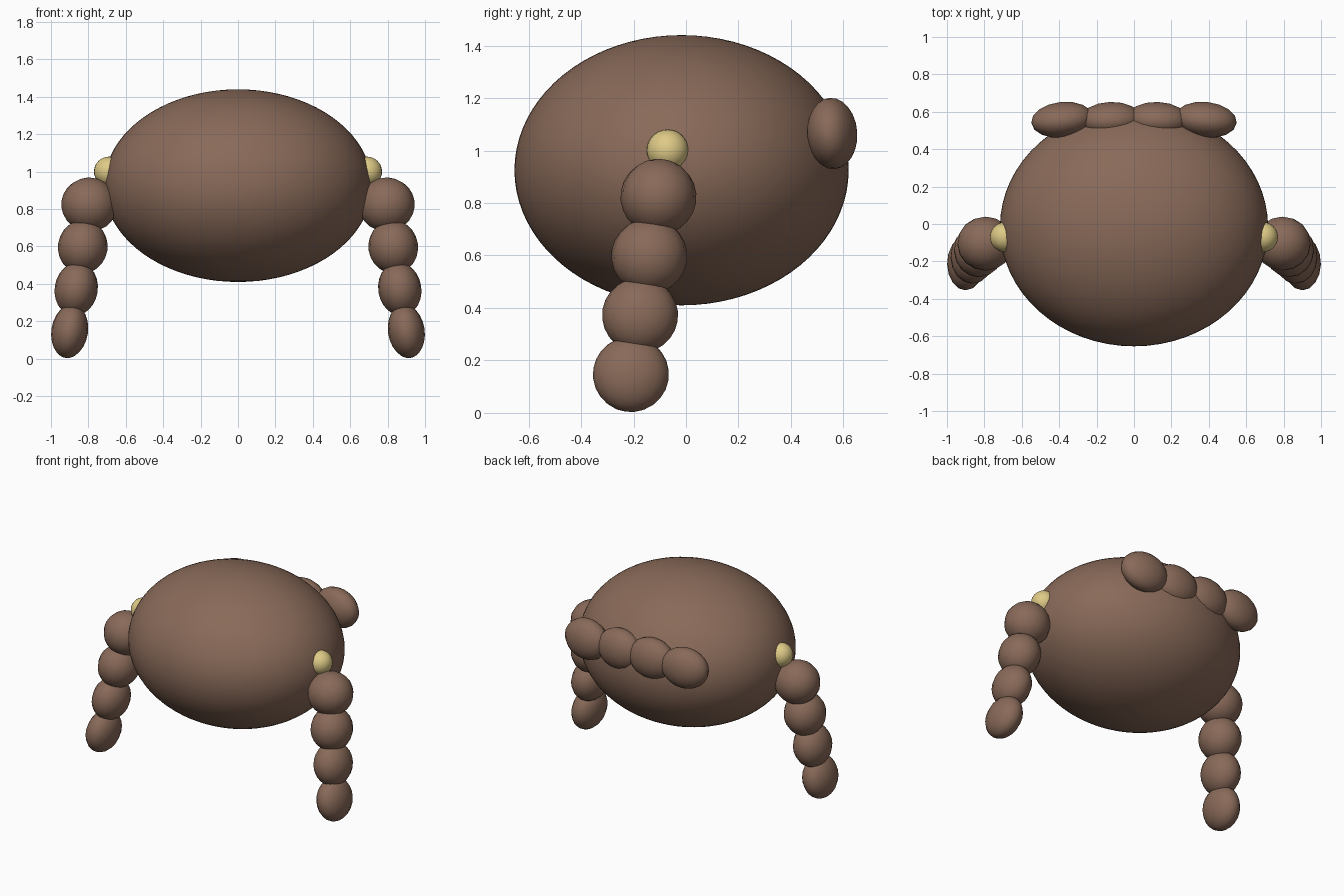
import bpy
from math import radians

old = bpy.data.objects.get("Cube")
if old:
    bpy.data.objects.remove(old, do_unlink=True)


def material(name, rgb):
    mat = bpy.data.materials.new(name)
    mat.use_nodes = True
    color = (*rgb, 1)
    mat.diffuse_color = color
    mat.node_tree.nodes["Principled BSDF"].inputs["Base Color"].default_value = color
    return mat


brown = material("warm brown", (0.25, 0.144, 0.1))
yellow = material("pale yellow", (0.73, 0.59, 0.24))


def ellipsoid(name, center, radii, mat, rot=(0, 0, 0), segments=16, rings=12):
    """Smooth scaled sphere, rotation in degrees."""
    bpy.ops.mesh.primitive_uv_sphere_add(
        segments=segments, ring_count=rings, radius=1, location=center,
        rotation=[radians(a) for a in rot])
    obj = bpy.context.object
    obj.name = name
    obj.scale = radii
    obj.data.materials.append(mat)
    bpy.ops.object.shade_smooth()
    return obj


# Large egg-shaped body
ellipsoid("body", (0, -0.017, 0.925), (0.717, 0.637, 0.515), brown,
          segments=64, rings=40)

# Side limbs: four flattened beads each, thinner toward the tip, plus an eye
beads = 4
for side, label in ((1, "left"), (-1, "right")):
    for i in range(beads):
        t = i / (beads - 1)
        ellipsoid(f"{label}_limb_bead_{i + 1}",
                  (side * (0.795 + 0.105 * t), -0.105 - 0.105 * t, 0.823 - 0.676 * t),
                  (0.15 - 0.052 * t, 0.145, 0.145), brown,
                  rot=(-9, -side * 9, 0))
    ellipsoid(f"{label}_eye", (side * 0.69, -0.07, 1.0), (0.08, 0.08, 0.08), yellow,
              segments=24, rings=16)

# Level row of beads wrapped around the back
for side, label in ((1, "left"), (-1, "right")):
    for part, x, yaw in (("inner", 0.125, 2), ("outer", 0.383, 6)):
        ellipsoid(f"{label}_back_{part}_bead", (side * x, 0.557, 1.065),
                  (0.167, 0.096, 0.136), brown, rot=(4, 0, -side * yaw))
